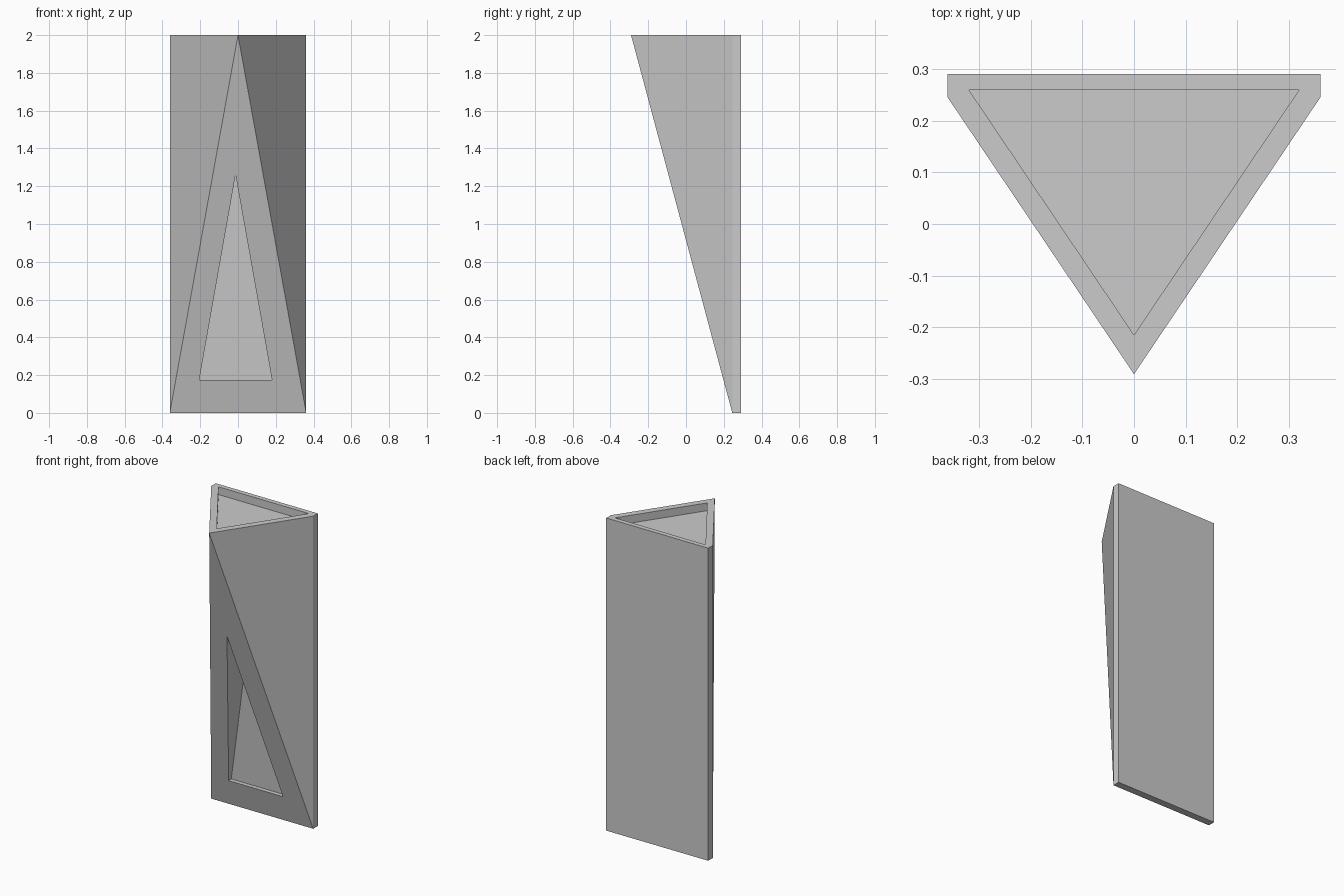
import bpy, bmesh

if "Cube" in bpy.data.objects:
    bpy.data.objects.remove(bpy.data.objects["Cube"])


def hull(name, points):
    """Closed convex solid around a few points."""
    bm = bmesh.new()
    for p in points:
        bm.verts.new(p)
    bmesh.ops.convex_hull(bm, input=bm.verts)
    bmesh.ops.dissolve_limit(bm, angle_limit=0.001, verts=bm.verts, edges=bm.edges)
    bmesh.ops.recalc_face_normals(bm, faces=bm.faces)
    mesh = bpy.data.meshes.new(name)
    bm.to_mesh(mesh)
    bm.free()
    obj = bpy.data.objects.new(name, mesh)
    bpy.context.collection.objects.link(obj)
    return obj


def cut(target, cutter):
    """Carve a hidden cutter out of the target."""
    mod = target.modifiers.new(cutter.name, 'BOOLEAN')
    mod.operation = 'DIFFERENCE'
    mod.solver = 'EXACT'
    mod.object = cutter
    cutter.hide_render = True
    cutter.hide_set(True)


# Wedge body: thin back slab rising to a pointed overhang at the top front
slab = [(x, y, z) for x in (-0.361, 0.361) for y in (0.245, 0.291) for z in (0, 2)]
body = hull("wedge_body", slab + [(0, -0.291, 2)])

# Shallow triangular tray in the top
tray = [(-0.32, 0.26), (0.32, 0.26), (0, -0.215)]
cut(body, hull("top_tray_cutter", [(x, y, z) for x, y in tray for z in (1.95, 2.2)]))

# Triangular pocket in the sloping front: (x, floor y, z)
pocket = [(-0.205, 0.225, 0.175), (0.18, 0.225, 0.175), (-0.013, 0.145, 1.26)]
cut(body, hull("front_pocket_cutter", pocket + [(x, -0.6, z) for x, y, z in pocket]))
